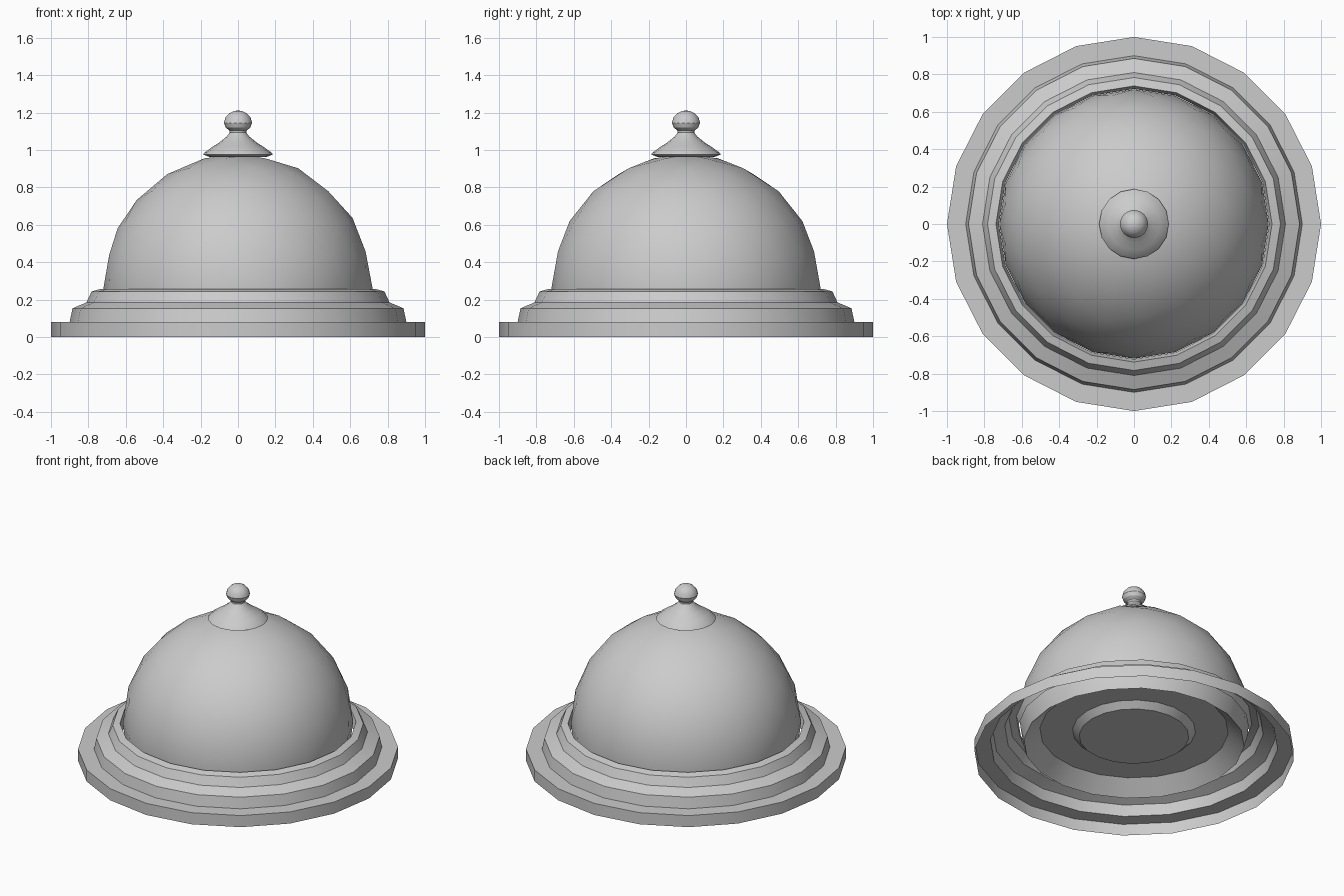
import bpy, bmesh, math

if "Cube" in bpy.data.objects:
    bpy.data.objects.remove(bpy.data.objects["Cube"])


def finish(bm, name):
    bmesh.ops.remove_doubles(bm, verts=bm.verts, dist=1e-5)
    bmesh.ops.recalc_face_normals(bm, faces=bm.faces)
    mesh = bpy.data.meshes.new(name)
    bm.to_mesh(mesh)
    bm.free()
    ob = bpy.data.objects.new(name, mesh)
    bpy.context.collection.objects.link(ob)
    bpy.ops.object.select_all(action='DESELECT')
    bpy.context.view_layer.objects.active = ob
    ob.select_set(True)
    bpy.ops.object.shade_smooth_by_angle(angle=math.radians(30))
    return ob


def profile_ring(bm, profile, sides):
    """Lathe an (r, z) profile around the z axis into bm."""
    rings = []
    for r, z in profile:
        if r == 0:
            rings.append([bm.verts.new((0, 0, z))] * sides)
        else:
            rings.append([bm.verts.new((r * math.cos(2 * math.pi * i / sides),
                                        r * math.sin(2 * math.pi * i / sides), z))
                          for i in range(sides)])
    for a, b in zip(rings, rings[1:]):
        for i in range(sides):
            j = (i + 1) % sides
            bm.faces.new(list(dict.fromkeys((a[i], a[j], b[j], b[i]))))


# Stepped base skirt, an open shell
bm = bmesh.new()
profile_ring(bm, [(1, 0), (1, .08), (.9, .08), (.885, .153), (.81, .185),
                  (.783, .243), (.738, .256), (.722, .2)], 20)
finish(bm, "base_skirt")

# Dome: upper half of an icosphere, turned half a revolution
R, C = .72, .258
bm = bmesh.new()
bmesh.ops.create_icosphere(bm, subdivisions=3, radius=R)
bmesh.ops.delete(bm, geom=[v for v in bm.verts if v.co.z < -.01], context='VERTS')
for v in bm.verts:
    v.co = (-v.co.x, -v.co.y, v.co.z + C)
# Lower lip and recessed underside with a raised centre
profile_ring(bm, [(R, C), (.71, .17), (.69, .09), (.59, .18), (.385, .18),
                  (.343, .14), (0, .14)], 20)
finish(bm, "dome_body")

# Flared button with a round knob
bm = bmesh.new()
profile_ring(bm, [(0, .96), (.15, .962), (.187, .975), (.18, .985), (.14, 1.014),
                  (.1, 1.04), (.06, 1.072), (.045, 1.092), (.046, 1.104),
                  (.066, 1.12), (.075, 1.145), (.068, 1.172), (.048, 1.195),
                  (.025, 1.207), (0, 1.211)], 16)
finish(bm, "top_button")
